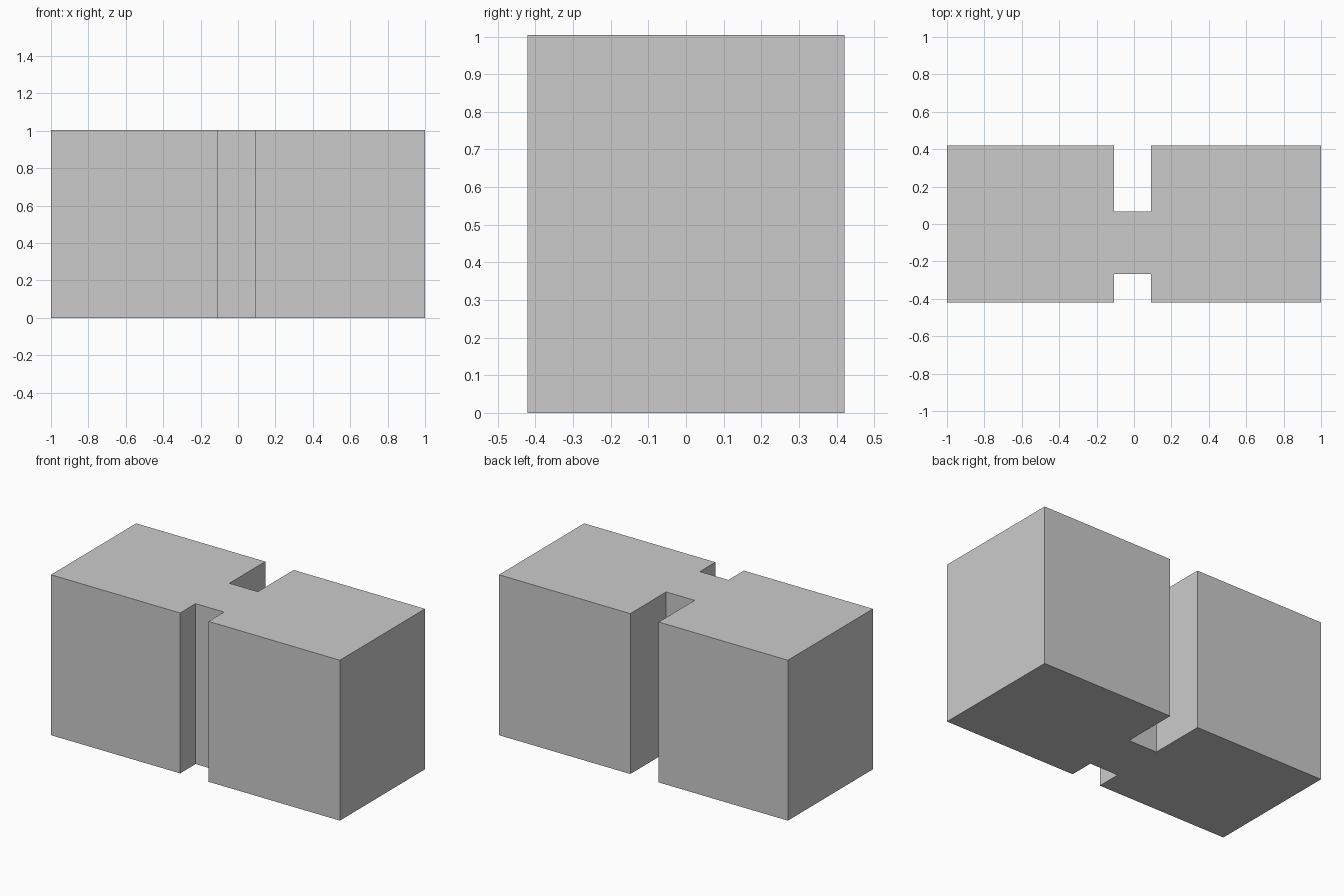
import bpy, bmesh

if "Cube" in bpy.data.objects:
    bpy.data.objects.remove(bpy.data.objects["Cube"])

HEIGHT = 1.004
HALF_Y = 0.421
SLOT_L, SLOT_R = -0.106, 0.091
WEB_FRONT, WEB_BACK = -0.268, 0.066


def extrude_profile(name, points, height):
    """Extrude a closed plan outline upwards from z = 0."""
    bm = bmesh.new()
    face = bm.faces.new([bm.verts.new((x, y, 0)) for x, y in points])
    top = bmesh.ops.extrude_face_region(bm, geom=[face])["geom"]
    verts = [v for v in top if isinstance(v, bmesh.types.BMVert)]
    bmesh.ops.translate(bm, verts=verts, vec=(0, 0, height))
    bmesh.ops.recalc_face_normals(bm, faces=bm.faces)
    mesh = bpy.data.meshes.new(name)
    bm.to_mesh(mesh)
    bm.free()
    obj = bpy.data.objects.new(name, mesh)
    bpy.context.collection.objects.link(obj)
    return obj


# Block with a shallow front slot and a deeper back slot
outline = [
    (-1, -HALF_Y), (SLOT_L, -HALF_Y), (SLOT_L, WEB_FRONT),
    (SLOT_R, WEB_FRONT), (SLOT_R, -HALF_Y), (1, -HALF_Y),
    (1, HALF_Y), (SLOT_R, HALF_Y), (SLOT_R, WEB_BACK),
    (SLOT_L, WEB_BACK), (SLOT_L, HALF_Y), (-1, HALF_Y),
]
extrude_profile("slotted_block", outline, HEIGHT)
